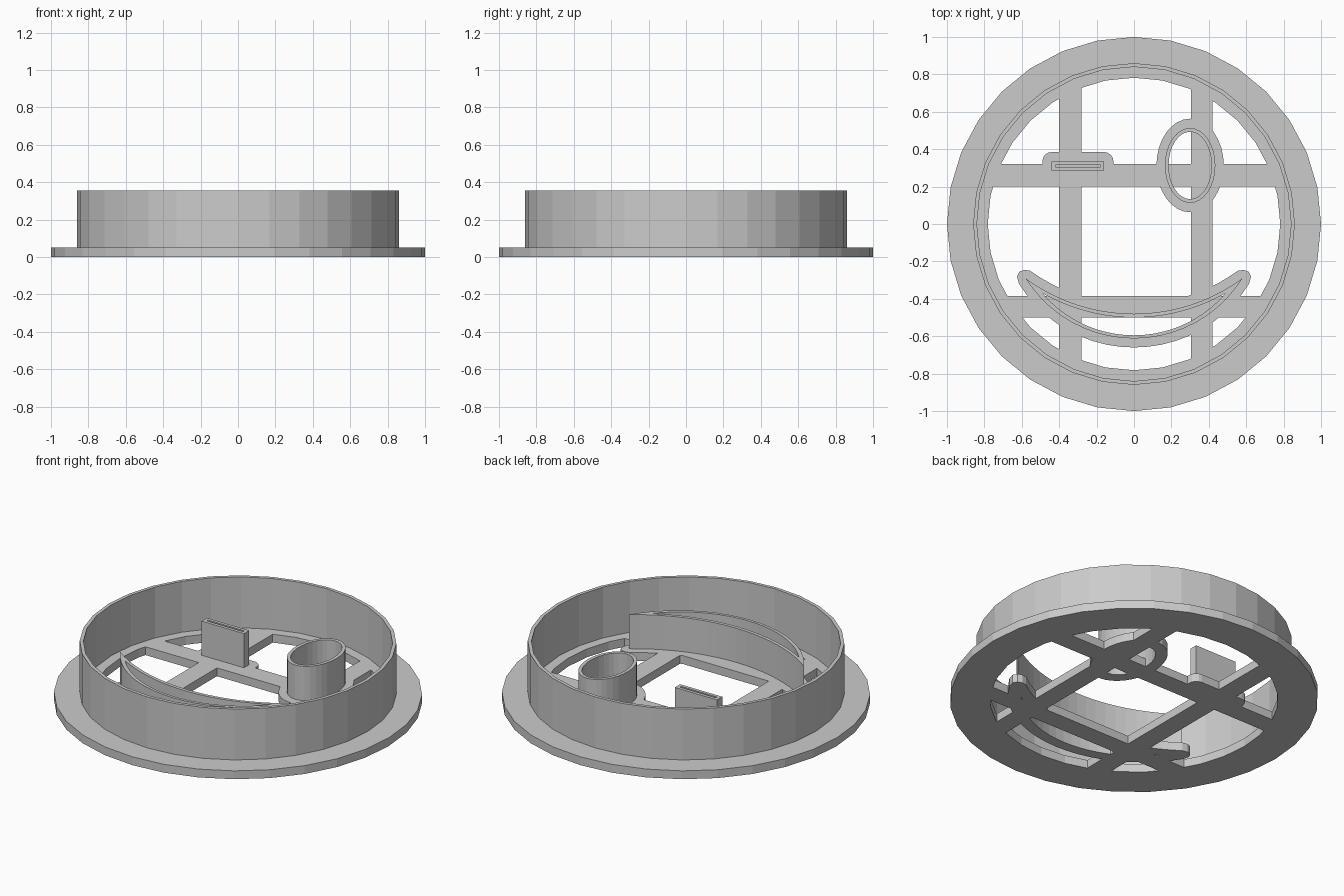
import bpy, bmesh
from math import sin, cos, pi, sqrt, asin

if "Cube" in bpy.data.objects:
    bpy.data.objects.remove(bpy.data.objects["Cube"])

BASE = 0.05      # thickness of the base frame
RIM_TOP = 0.355  # top of the outer wall
FACE_TOP = 0.255 # top of the face stamps

grey = bpy.data.materials.new("plain grey")
grey.use_nodes = True
colour = (0.6, 0.6, 0.6, 1)
grey.diffuse_color = colour
grey.node_tree.nodes["Principled BSDF"].inputs["Base Color"].default_value = colour


def ellipse(rx, ry, cx=0, cy=0, sides=32):
    return [(cx + rx * cos(2 * pi * i / sides), cy + ry * sin(2 * pi * i / sides))
            for i in range(sides)]


def rect(x0, x1, y0, y1):
    return [(x0, y0), (x1, y0), (x1, y1), (x0, y1)]


def arc(half, tip_y, mid_y, steps=20):
    """Upward-curling arc from left tip to right tip."""
    sag = tip_y - mid_y
    radius = (half * half + sag * sag) / (2 * sag)
    sweep = asin(half / radius)
    angles = [sweep * (2 * i / steps - 1) for i in range(steps + 1)]
    return [(radius * sin(a), mid_y + radius - radius * cos(a)) for a in angles]


def crescent(half, tip_y, low_y, high_y):
    return arc(half, tip_y, low_y) + arc(half, tip_y, high_y)[-2:0:-1]


def prism(name, loops, z0, z1):
    """Extrude an outline, with optional hole outlines, from z0 to z1."""
    bm = bmesh.new()
    edges = []
    for loop in loops:
        verts = [bm.verts.new((x, y, z0)) for x, y in loop]
        edges += [bm.edges.new((v, verts[i - 1])) for i, v in enumerate(verts)]
    bmesh.ops.triangle_fill(bm, use_beauty=True, edges=edges)
    grown = bmesh.ops.extrude_face_region(bm, geom=bm.faces[:])
    top = [g for g in grown["geom"] if isinstance(g, bmesh.types.BMVert)]
    bmesh.ops.translate(bm, verts=top, vec=(0, 0, z1 - z0))
    bmesh.ops.recalc_face_normals(bm, faces=bm.faces[:])
    mesh = bpy.data.meshes.new(name)
    bm.to_mesh(mesh)
    bm.free()
    mesh.materials.append(grey)
    obj = bpy.data.objects.new(name, mesh)
    bpy.context.scene.collection.objects.link(obj)
    return obj


def merge(target, parts):
    """Union the parts into the target and remove them."""
    for part in parts:
        mod = target.modifiers.new("union", "BOOLEAN")
        mod.operation, mod.solver, mod.object = "UNION", "EXACT", part
    graph = bpy.context.evaluated_depsgraph_get()
    merged = bpy.data.meshes.new_from_object(target.evaluated_get(graph))
    target.modifiers.clear()
    target.data = merged
    for part in parts:
        bpy.data.objects.remove(part)


# Shared face outlines
EYE = (0.30, 0.313)
eye_hole = ellipse(0.115, 0.18, *EYE)
eye_outer = ellipse(0.135, 0.2, *EYE)
smile_hole = crescent(0.49, -0.37, -0.595, -0.50)
smile_outer = crescent(0.58, -0.29, -0.612, -0.48)

# Base frame: flange ring, crossing bars and pads under the face stamps
frame = prism("base_frame", [ellipse(1, 1), ellipse(0.782, 0.782)], 0, BASE)
bars = [rect(-0.40, -0.28, -0.78, 0.78), rect(0.305, 0.42, -0.78, 0.78),
        rect(-0.83, 0.83, 0.20, 0.32), rect(-0.74, 0.74, -0.50, -0.385)]
parts = [prism("bar", [outline], 0, BASE) for outline in bars]

parts.append(prism("eye_pad", [ellipse(0.18, 0.25, *EYE), eye_hole], 0, BASE))

corner = [(0.05 * cos(a * pi / 8), 0.05 * sin(a * pi / 8)) for a in range(5)]
wink_pad = [(-0.16 + x, 0.335 + y) for x, y in corner]
wink_pad += [(-0.44 - x, 0.335 + y) for x, y in reversed(corner)]
wink_pad += [(-0.49, 0.25), (-0.11, 0.25)]
parts.append(prism("wink_pad", [wink_pad], 0, BASE))

cap = [(0.626, -0.28), (0.612, -0.255), (0.585, -0.245)]
smile_pad = arc(0.615, -0.32, -0.66) + cap
smile_pad += arc(0.555, -0.25, -0.43)[::-1] + [(-x, y) for x, y in reversed(cap)]
parts.append(prism("smile_pad", [smile_pad, smile_hole], 0, BASE))
merge(frame, parts)

# Outer cutting wall
prism("outer_wall", [ellipse(0.86, 0.86), ellipse(0.84, 0.84)], BASE, RIM_TOP)

# Face stamps: open eye, winking eye and smile
prism("eye_wall", [eye_outer, eye_hole], BASE, FACE_TOP)
prism("wink_wall", [rect(-0.44, -0.16, 0.285, 0.335),
                    rect(-0.42, -0.18, 0.304, 0.316)], BASE, FACE_TOP)
prism("smile_wall", [smile_outer, smile_hole], BASE, FACE_TOP)
